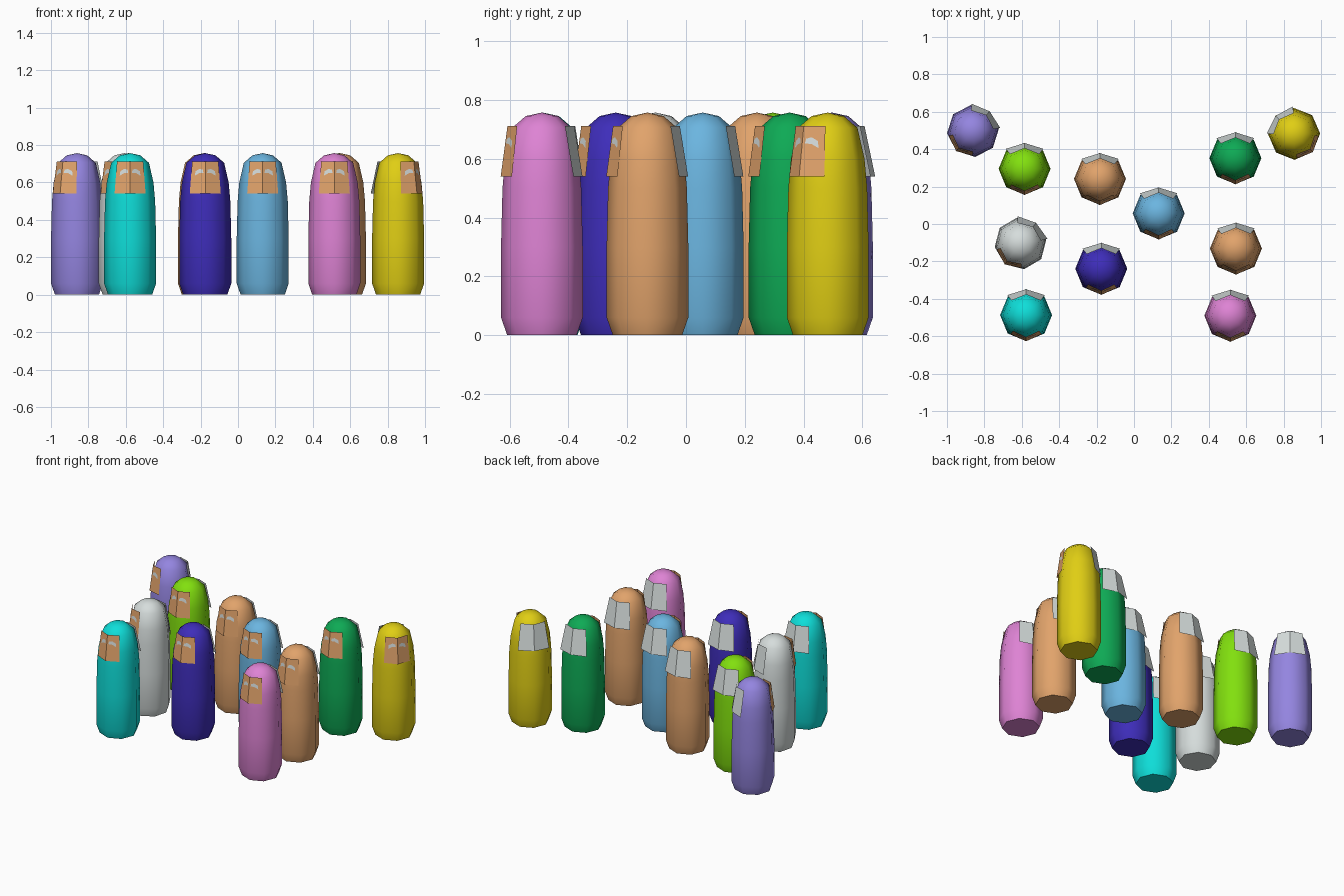
import bpy, bmesh, math

if "Cube" in bpy.data.objects:
    bpy.data.objects.remove(bpy.data.objects["Cube"])

# ---- colours (picked as display values, stored linear) ----
def mat(name, rgb):
    lin = [(c / 255 / 12.92) if c < 11 else ((c / 255 + 0.055) / 1.055) ** 2.4 for c in rgb]
    m = bpy.data.materials.new(name)
    m.diffuse_color = (*lin, 1)
    m.use_nodes = True
    m.node_tree.nodes["Principled BSDF"].inputs["Base Color"].default_value = m.diffuse_color
    return m

M = {n: mat(n, c) for n, c in {
    "violet": (148, 133, 224), "lime": (130, 224, 14), "tan": (225, 163, 107),
    "sky_blue": (107, 181, 224), "green": (14, 170, 85), "yellow": (224, 206, 20),
    "pale_grey": (214, 221, 220), "indigo": (62, 45, 186), "cyan": (14, 222, 217),
    "pink": (222, 131, 212)}.items()}

def finish(name, bm, material, smooth=False):
    me = bpy.data.meshes.new(name)
    bm.to_mesh(me)
    bm.free()
    me.materials.append(material)
    if smooth:
        for p in me.polygons:
            p.use_smooth = True
        me.set_sharp_from_angle(angle=math.radians(50))
    return me

# ---- eight-sided bullet body, revolved from a profile ----
PROFILE = [(0.118, 0), (0.139, 0.06), (0.139, 0.3), (0.134, 0.5),
           (0.125, 0.6), (0.101, 0.705), (0.055, 0.745)]

def body_mesh(material):
    bm = bmesh.new()
    rings = [[bm.verts.new((r * math.cos(k * math.pi / 4), r * math.sin(k * math.pi / 4), z))
              for k in range(8)] for r, z in PROFILE]
    tip = bm.verts.new((0, 0, 0.757))
    for lo, hi in zip(rings, rings[1:]):
        for k in range(8):
            n = (k + 1) % 8
            bm.faces.new((lo[k], lo[n], hi[n], hi[k]))
    for k in range(8):
        bm.faces.new((rings[-1][k], rings[-1][(k + 1) % 8], tip))
    bm.faces.new(rings[0][::-1])
    return finish("body", bm, material, True)

# ---- folded plate: half width, edge depth, mid depth at bottom and top ----
Z0, Z1 = 0.54, 0.712
FACE = ((0.083, 0.102, 0.140), (0.070, 0.084, 0.117))
BACK = ((0.100, 0.107, 0.138), (0.078, 0.078, 0.110))

def plate_mesh(name, spec, side, material):
    bm = bmesh.new()
    rows = [[bm.verts.new((-side * s * w, side * (mid if s == 0 else edge), z)) for s in (-1, 0, 1)]
            for (w, edge, mid), z in zip(spec, (Z0, Z1))]
    for k in range(2):
        bm.faces.new((rows[0][k], rows[0][k + 1], rows[1][k + 1], rows[1][k]))
    return finish(name, bm, material)

# ---- eyes: slanted slivers lying on the face plate ----
def eyes_mesh():
    bm = bmesh.new()
    def on_face(x, z):
        t = (z - Z0) / (Z1 - Z0)
        w, edge, mid = [a + (b - a) * t for a, b in zip(*FACE)]
        return (x, -(mid + (edge - mid) * abs(x) / w) - 0.002, z)
    shape = [(0.010, 0.652), (0.032, 0.650), (0.056, 0.636), (0.052, 0.660), (0.030, 0.673), (0.013, 0.668)]
    for s in (1, -1):
        bm.faces.new([bm.verts.new(on_face(s * x, z)) for x, z in shape[::s]])
    return finish("eyes", bm, M["pale_grey"])

face = plate_mesh("face_plate", FACE, -1, M["tan"])
back = plate_mesh("back_plate", BACK, 1, M["pale_grey"])
eyes = eyes_mesh()

# ---- the crowd: colour, x, y, turn in degrees ----
FIGURES = [("violet", -0.861, 0.497, -40), ("lime", -0.585, 0.295, 0), ("tan", -0.182, 0.241, 0),
           ("sky_blue", 0.132, 0.057, 0), ("green", 0.542, 0.352, 0), ("yellow", 0.856, 0.482, 46),
           ("pale_grey", -0.607, -0.104, -37), ("indigo", -0.175, -0.239, 0),
           ("cyan", -0.577, -0.487, 0), ("tan", 0.545, -0.131, 0), ("pink", 0.515, -0.490, 0)]

for i, (colour, x, y, turn) in enumerate(FIGURES, 1):
    for part, me in (("body", body_mesh(M[colour])), ("face_plate", face),
                     ("back_plate", back), ("eyes", eyes)):
        ob = bpy.data.objects.new(f"figure_{i}_{part}", me)
        ob.location = (x, y, 0)
        ob.rotation_euler.z = math.radians(turn)
        bpy.context.collection.objects.link(ob)
